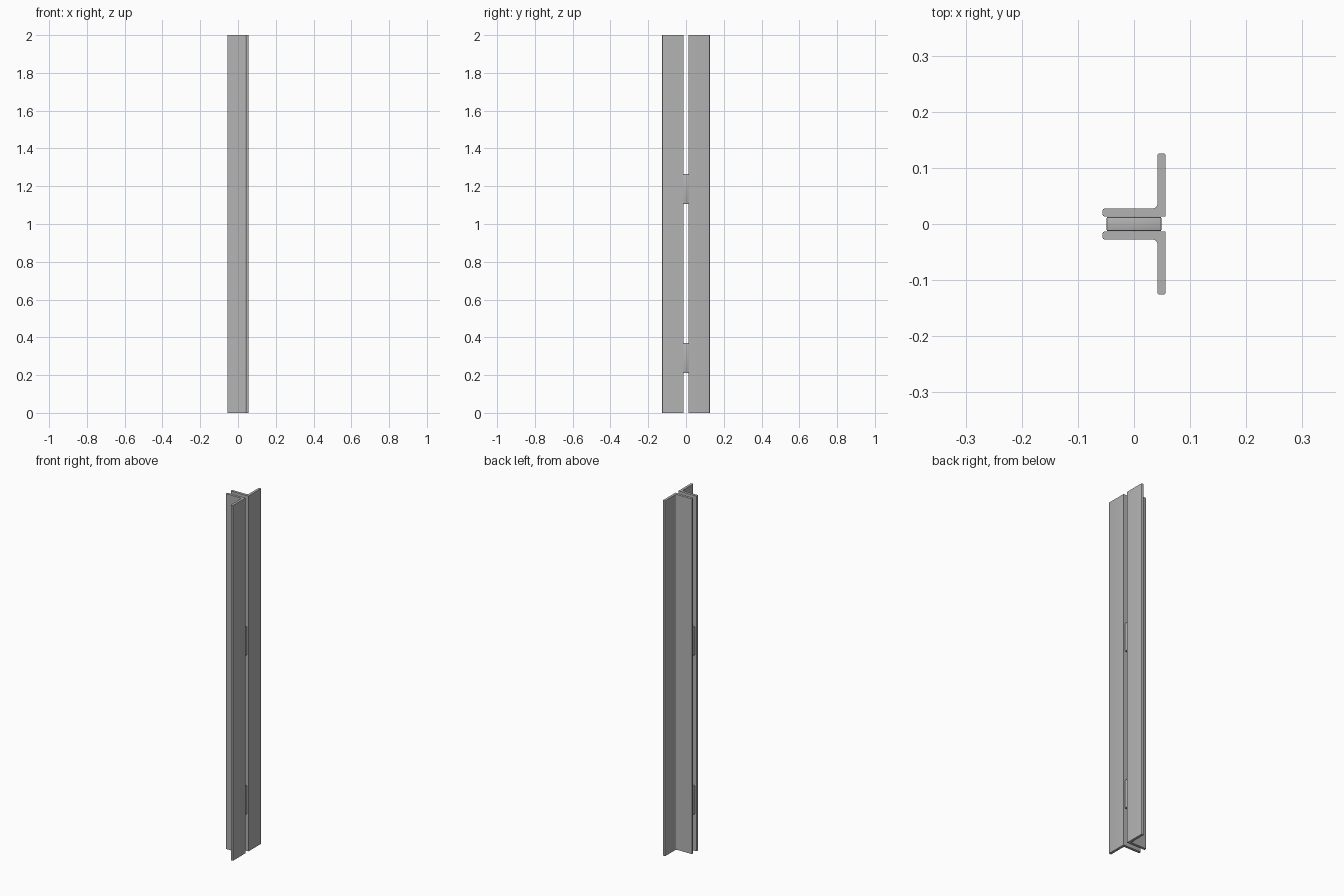
import bpy, bmesh

cube = bpy.data.objects.get("Cube")
if cube:
    bpy.data.objects.remove(cube)

steel = bpy.data.materials.new("steel_grey")
steel.use_nodes = True
grey = (0.45, 0.45, 0.45, 1)
steel.diffuse_color = grey
steel.node_tree.nodes["Principled BSDF"].inputs["Base Color"].default_value = grey

HALF_W, REACH, GAP, THICK = 0.056, 0.126, 0.0135, 0.0142
HEIGHT = 2.0


def finish(name, bm):
    bmesh.ops.recalc_face_normals(bm, faces=bm.faces[:])
    mesh = bpy.data.meshes.new(name)
    bm.to_mesh(mesh)
    bm.free()
    mesh.materials.append(steel)
    obj = bpy.data.objects.new(name, mesh)
    bpy.context.collection.objects.link(obj)
    bpy.ops.object.select_all(action="DESELECT")
    obj.select_set(True)
    bpy.context.view_layer.objects.active = obj
    bpy.ops.object.shade_smooth_by_angle()
    return obj


def round_corners(bm, verts, radius):
    bmesh.ops.bevel(bm, geom=verts, offset=radius, segments=4,
                    profile=0.5, affect="VERTICES")


# L-section bar: rounded toes, filleted root, sharp heel
def angle_bar(name, side):
    inner, outer = GAP, GAP + THICK
    web = HALF_W - THICK
    profile = [(-HALF_W, inner), (HALF_W, inner), (HALF_W, REACH),
               (web, REACH), (web, outer), (-HALF_W, outer)]
    bm = bmesh.new()
    verts = [bm.verts.new((x, y * side, 0)) for x, y in profile]
    bm.faces.new(verts)
    root = verts[4]
    toes = [verts[i] for i in (0, 2, 3, 5)]
    round_corners(bm, toes, 0.004)
    round_corners(bm, [root], 0.008)
    base = bm.faces[:]
    top = bmesh.ops.extrude_face_region(bm, geom=base, use_keep_orig=True)["geom"]
    bmesh.ops.translate(bm, vec=(0, 0, HEIGHT),
                        verts=[g for g in top if isinstance(g, bmesh.types.BMVert)])
    return finish(name, bm)


# Packing plate between the bars, with softened edges
def packing_plate(name, z):
    bm = bmesh.new()
    bmesh.ops.create_cube(bm, size=1)
    bmesh.ops.scale(bm, vec=(0.098, 0.0256, 0.16), verts=bm.verts[:])
    bmesh.ops.bevel(bm, geom=bm.edges[:], offset=0.003, segments=2,
                    profile=0.5, affect="EDGES")
    bmesh.ops.translate(bm, vec=(0, 0, z), verts=bm.verts[:])
    return finish(name, bm)


angle_bar("front_angle_bar", -1)
angle_bar("back_angle_bar", 1)
packing_plate("lower_packing_plate", 0.29)
packing_plate("upper_packing_plate", 1.185)
